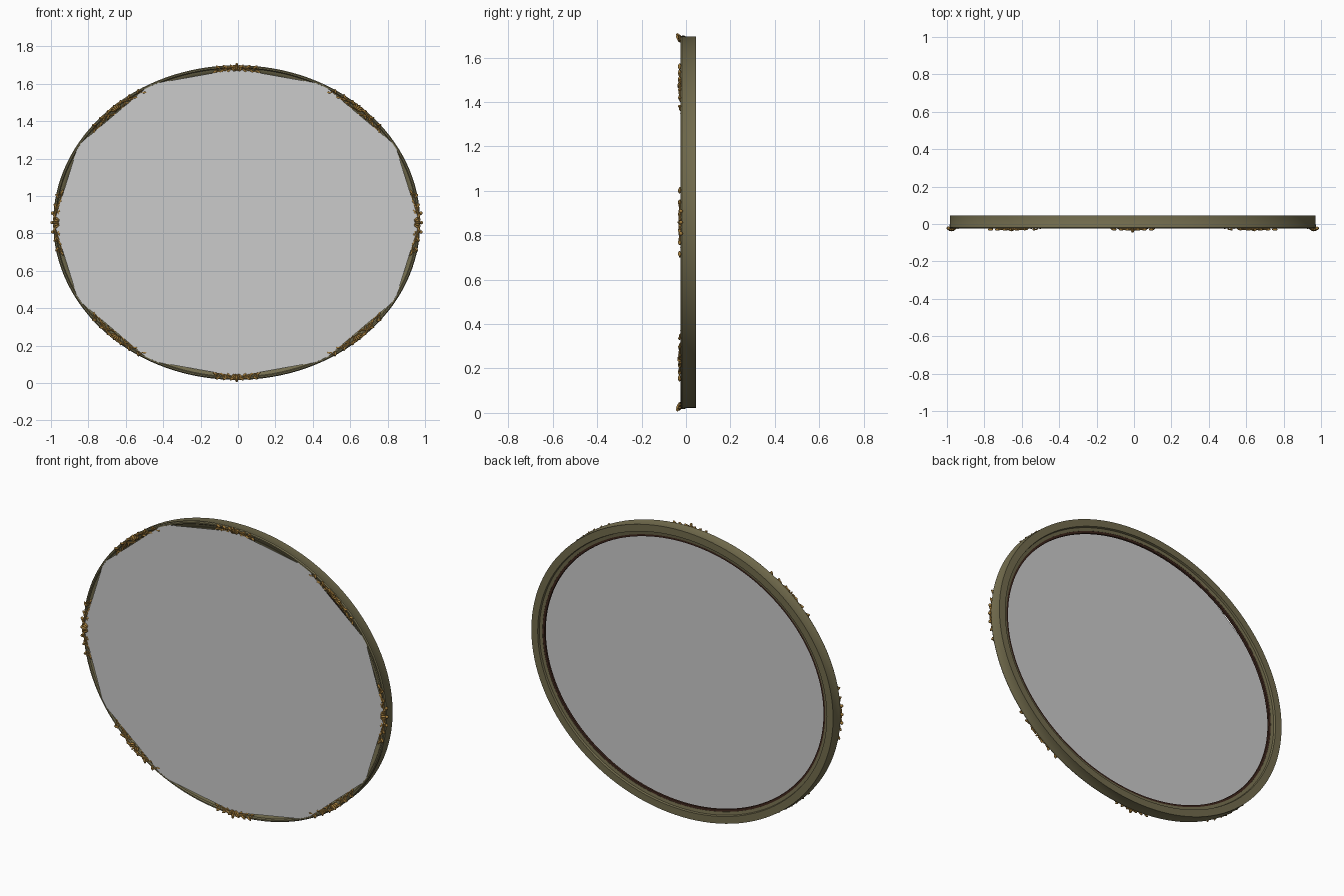
import bpy, bmesh, math
from mathutils import Vector, Matrix

if "Cube" in bpy.data.objects:
    bpy.data.objects.remove(bpy.data.objects["Cube"])

CX, CZ, RX, RZ = -0.007, 0.858, 0.981, 0.841
SEG = 128

def material(name, rgb):
    m = bpy.data.materials.new(name)
    m.diffuse_color = (*rgb, 1)
    m.use_nodes = True
    m.node_tree.nodes["Principled BSDF"].inputs["Base Color"].default_value = m.diffuse_color
    return m

olive = material("aged_olive", (0.17, 0.15, 0.075))
gold = material("old_gold", (0.36, 0.2, 0.045))
brown = material("dark_wood", (0.05, 0.02, 0.012))

def on_oval(t, d, y):
    """Point on the oval at parameter t, moved inward by d, at depth y."""
    n = Vector((math.cos(t) / RX, 0, math.sin(t) / RZ)).normalized()
    p = Vector((CX + RX * math.cos(t), y, CZ + RZ * math.sin(t)))
    return p - n * d

def add_object(name, bm, mat, smooth=True):
    bmesh.ops.recalc_face_normals(bm, faces=bm.faces)
    me = bpy.data.meshes.new(name)
    bm.to_mesh(me)
    bm.free()
    ob = bpy.data.objects.new(name, me)
    bpy.context.collection.objects.link(ob)
    if mat:
        me.materials.append(mat)
    if smooth:
        bpy.ops.object.select_all(action='DESELECT')
        ob.select_set(True)
        bpy.context.view_layer.objects.active = ob
        bpy.ops.object.shade_smooth_by_angle(angle=math.radians(35))
    return ob

def oval_ring(name, profile, mat):
    """Sweep a closed (inset, depth) profile around the oval."""
    bm = bmesh.new()
    rings = [[bm.verts.new(on_oval(2 * math.pi * i / SEG, d, y)) for d, y in profile]
             for i in range(SEG)]
    n = len(profile)
    for i in range(SEG):
        a, b = rings[i], rings[(i + 1) % SEG]
        for j in range(n):
            k = (j + 1) % n
            bm.faces.new((a[j], a[k], b[k], b[j]))
    return add_object(name, bm, mat)

# Moulded frame and its dark inner lip
front = [(0.0, -0.018), (0.005, -0.024), (0.012, -0.024), (0.017, -0.017), (0.028, -0.014),
         (0.034, -0.008), (0.044, -0.003), (0.052, -0.002), (0.06, 0.006), (0.066, 0.012)]
oval_ring("frame", [(0.004, 0.045), (0.004, 0.0), (0.001, -0.006)] + front +
          [(0.066, 0.03), (0.048, 0.033), (0.045, 0.045)], olive)
oval_ring("inner_lip", [(0.062, 0.012), (0.076, 0.014), (0.08, 0.02), (0.078, 0.028), (0.062, 0.029)], brown)

# Twelve-sided glass set at the front
quarter = [(0.977, 0.0), (0.848, 0.413), (0.46, 0.74), (0.0, 0.822)]
half = quarter + [(-x, z) for x, z in quarter[-2::-1]]
outline = half + [(x, -z) for x, z in half[-2:0:-1]]
bm = bmesh.new()
bm.faces.new([bm.verts.new((CX + x, -0.0235, CZ + z)) for x, z in outline])
add_object("mirror_glass", bm, None, smooth=False)

# Ornament helpers
def surface_y(d):
    if d <= front[0][0]:
        return front[0][1]
    for (d0, y0), (d1, y1) in zip(front, front[1:]):
        if d <= d1:
            return y0 + (y1 - y0) * (d - d0) / (d1 - d0)
    return front[-1][1]

def place(t0, s, d, lift):
    speed = math.hypot(RX * math.sin(t0), RZ * math.cos(t0))
    return on_oval(t0 + s / speed, d, surface_y(d) - lift)

def tube(bm, pts, radius, sides=6):
    rings = []
    for i, p in enumerate(pts):
        tan = (pts[min(i + 1, len(pts) - 1)] - pts[max(i - 1, 0)]).normalized()
        u = tan.cross(Vector((0, 1, 0))).normalized()
        v = tan.cross(u)
        r = radius * (1 - 0.5 * i / len(pts))
        rings.append([bm.verts.new(p + r * (u * math.cos(a) + v * math.sin(a)))
                      for a in (2 * math.pi * k / sides for k in range(sides))])
    for a, b in zip(rings, rings[1:]):
        for k in range(sides):
            bm.faces.new((a[k], a[(k + 1) % sides], b[(k + 1) % sides], b[k]))
    bm.faces.new(rings[0])
    bm.faces.new(rings[-1])

def bead(bm, p, size, angle=0.0):
    m = Matrix.Translation(p) @ Matrix.Rotation(-angle, 4, 'Y') @ Matrix.Diagonal((*size, 1))
    bmesh.ops.create_icosphere(bm, subdivisions=2, radius=1, matrix=m)

def scroll(bm, t0, sign, s0, s1, d_mid, curl):
    """Wavy stem that ends in a spiral."""
    flat = [(s0 + (s1 - s0) * k / 10, d_mid - curl * math.cos(math.pi * k / 10)) for k in range(11)]
    turn = 1 if curl > 0 else -1
    for k in range(1, 15):
        a, r = k * 0.5, 0.015 * (1 - k / 18)
        flat.append((s1 + r * math.sin(a), d_mid + curl - turn * (0.015 - r * math.cos(a))))
    tube(bm, [place(t0, sign * s, d, 0.005) for s, d in flat], 0.0055)

def ornament(name, t0, length, crest):
    bm = bmesh.new()
    for sign in (1, -1):
        scroll(bm, t0, sign, 0.01, length * 0.82, 0.018, 0.014)
        scroll(bm, t0, sign, 0.02, length * 0.5, 0.022, -0.016)
        # leaves along the stem
        for k in range(6):
            s = sign * length * (0.2 + 0.15 * k)
            d = 0.006 + 0.022 * (k % 2)
            ang = t0 + math.pi / 2 + sign * (0.6 if k % 2 else -0.6)
            bead(bm, place(t0, s, d, 0.005), (0.015, 0.007, 0.006), ang)
    # central shell
    for k in range(-2, 3):
        bead(bm, place(t0, k * 0.011, 0.012 + 0.003 * abs(k), 0.006), (0.018, 0.009, 0.006), t0 + k * 0.3)
    if crest == "curl":
        tube(bm, [place(t0, 0, 0.012 - 0.02 * k / 5, 0.008 + 0.016 * k / 5) for k in range(6)], 0.011)
    elif crest == "beads":
        for s in (-0.05, 0, 0.05):
            bead(bm, place(t0, s, -0.006, 0.005), (0.009, 0.009, 0.009))
    add_object(name, bm, gold)

# Eight carved ornaments around the frame
for label, deg in (("top", 90), ("bottom", 270)):
    ornament(label + "_ornament", math.radians(deg), 0.125, "curl")
for label, deg in (("right", 0), ("left", 180)):
    ornament(label + "_ornament", math.radians(deg), 0.18, "beads")
for i, deg in enumerate((48, 132, 228, 312)):
    ornament(f"corner_ornament_{i + 1}", math.radians(deg), 0.185, None)
